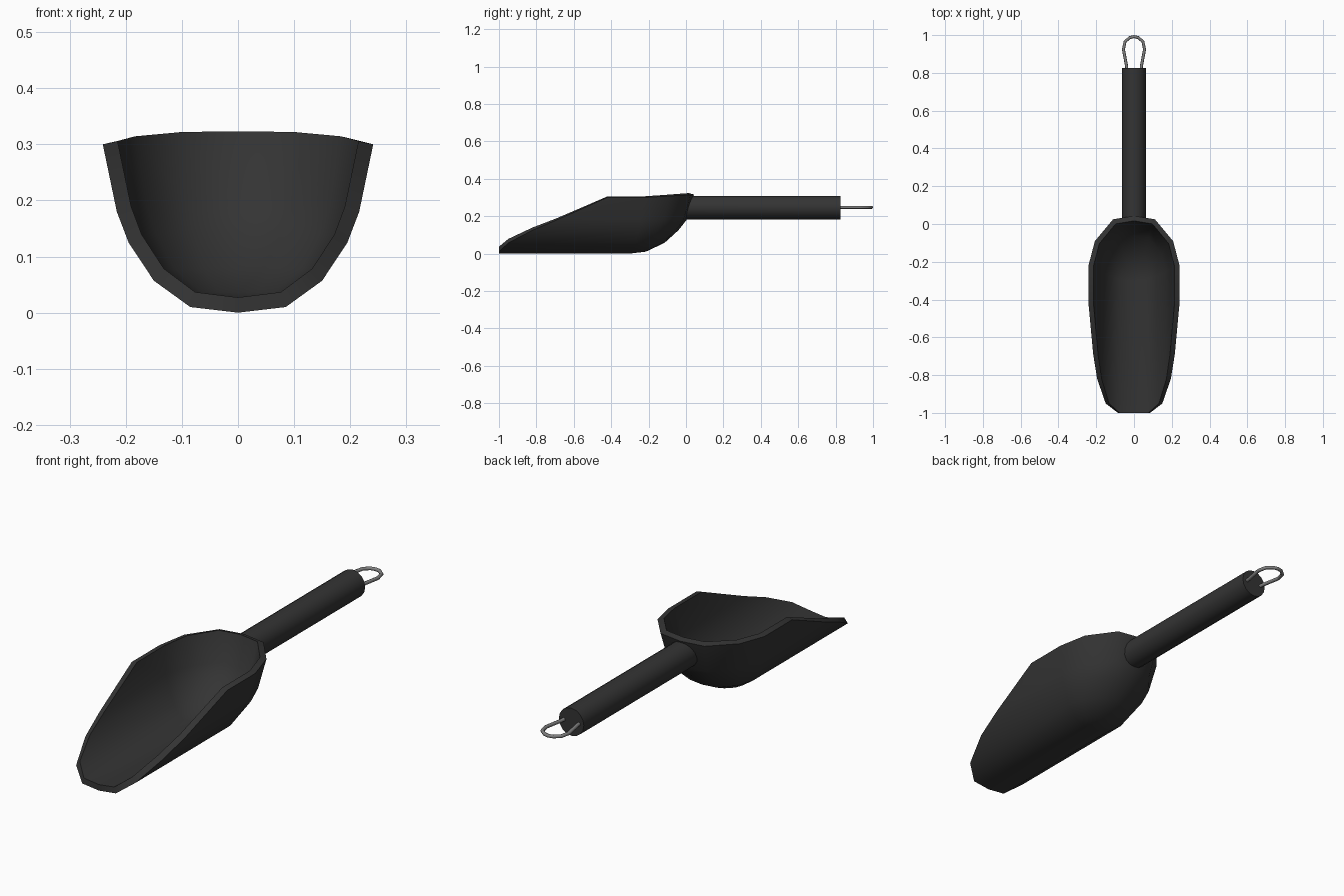
import bpy, bmesh, math

if "Cube" in bpy.data.objects:
    bpy.data.objects.remove(bpy.data.objects["Cube"])


def material(name, rgb):
    m = bpy.data.materials.new(name)
    m.diffuse_color = (*rgb, 1)
    m.use_nodes = True
    m.node_tree.nodes["Principled BSDF"].inputs["Base Color"].default_value = m.diffuse_color
    return m


black = material("black_plastic", (0.034, 0.034, 0.034))
steel = material("grey_steel", (0.22, 0.22, 0.22))


def finish(bm, name, mat, angle):
    bmesh.ops.recalc_face_normals(bm, faces=bm.faces)
    me = bpy.data.meshes.new(name)
    bm.to_mesh(me)
    bm.free()
    ob = bpy.data.objects.new(name, me)
    bpy.context.collection.objects.link(ob)
    me.materials.append(mat)
    bpy.ops.object.select_all(action='DESELECT')
    ob.select_set(True)
    bpy.context.view_layer.objects.active = ob
    return ob


# Scoop: stacked U-shaped outlines (height, half width, front, arc start, rear)
levels = [
    (0.010, 0.085, -1.00, -0.29, -0.215),
    (0.057, 0.150, -0.95, -0.27, -0.115),
    (0.125, 0.195, -0.82, -0.25, -0.040),
    (0.180, 0.216, -0.69, -0.24, 0.003),
    (0.300, 0.241, -0.42, -0.22, 0.043),
]
# rear arc: (fraction of width, fraction of arc length)
arc = [(1, 0), (0.86, 0.49), (0.46, 0.93), (0, 1)]

bm = bmesh.new()
rows = []
for i, (z, w, front, start, rear) in enumerate(levels):
    half = [(w, front, 0)] + [(w * a, start + (rear - start) * b, b) for a, b in arc]
    pts = half + [(-x, y, b) for x, y, b in reversed(half[:-1])]
    lift = 0.015 if i == len(levels) - 1 else 0
    rows.append([bm.verts.new((x, y, z + lift * b)) for x, y, b in pts])
for lo, hi in zip(rows, rows[1:]):
    for j in range(len(lo) - 1):
        bm.faces.new((lo[j], lo[j + 1], hi[j + 1], hi[j]))
# slightly rounded floor with a centre line
base = rows[0]
nose = bm.verts.new((0, -1.0, 0.0))
heel = bm.verts.new((0, -0.30, 0.0))
bm.faces.new((base[0], base[1], heel, nose))
bm.faces.new((base[-2], base[-1], nose, heel))
for j in range(1, len(base) - 2):
    bm.faces.new((base[j], base[j + 1], heel))
bmesh.ops.recalc_face_normals(bm, faces=bm.faces)
floor = next(f for f in bm.faces if nose in f.verts)
if floor.normal.z > 0:
    bmesh.ops.reverse_faces(bm, faces=bm.faces)
me = bpy.data.meshes.new("scoop")
bm.to_mesh(me)
bm.free()
me.materials.append(black)
scoop = bpy.data.objects.new("scoop", me)
bpy.context.collection.objects.link(scoop)
bpy.context.view_layer.objects.active = scoop
scoop.select_set(True)
wall = scoop.modifiers.new("wall", 'SOLIDIFY')
wall.thickness = 0.027
wall.offset = -1
wall.use_even_offset = True
bpy.ops.object.modifier_apply(modifier="wall")
bpy.ops.object.shade_smooth_by_angle(angle=math.radians(50))

# Handle: round bar whose inner end is slanted to follow the scoop's back
R, ZC, N = 0.063, 0.246, 16
bm = bmesh.new()
rings = ([], [])
for k in range(N):
    t = 2 * math.pi * k / N
    x, z = R * math.cos(t), R * math.sin(t)
    rings[0].append(bm.verts.new((x, 0.008 + 0.25 * z, ZC + z)))
    rings[1].append(bm.verts.new((x, 0.825, ZC + z)))
for k in range(N):
    n = (k + 1) % N
    bm.faces.new((rings[0][k], rings[0][n], rings[1][n], rings[1][k]))
for r in rings:
    bm.faces.new(r)
finish(bm, "handle", black, 40)
bpy.ops.object.shade_smooth_by_angle(angle=math.radians(40))

# Hanging loop: bent steel wire
side = [(0.036, 0.80), (0.040, 0.84), (0.056, 0.925), (0.047, 0.966), (0.022, 0.987)]
path = side + [(0, 0.992)] + [(-x, y) for x, y in reversed(side)]
cu = bpy.data.curves.new("hanging_loop", 'CURVE')
cu.dimensions = '3D'
cu.bevel_depth = 0.008
cu.bevel_resolution = 2
sp = cu.splines.new('POLY')
sp.points.add(len(path) - 1)
for p, (x, y) in zip(sp.points, path):
    p.co = (x, y, ZC + 0.001, 1)
sp.use_smooth = True
cu.materials.append(steel)
loop = bpy.data.objects.new("hanging_loop", cu)
bpy.context.collection.objects.link(loop)
